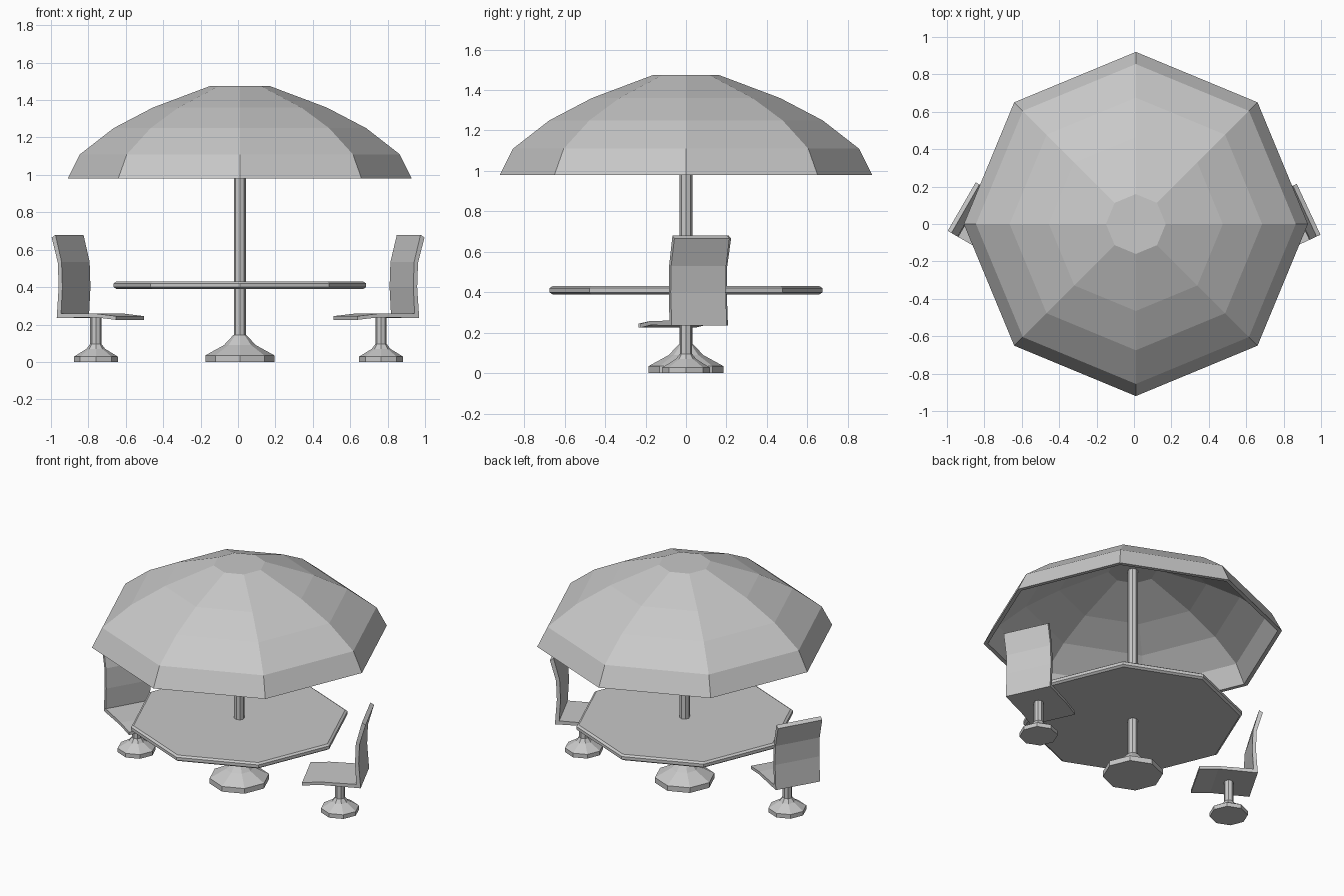
import bpy
import bmesh
from math import cos, sin, pi, radians
from mathutils import Matrix

cube = bpy.data.objects.get("Cube")
if cube:
    bpy.data.objects.remove(cube, do_unlink=True)

grey = bpy.data.materials.new("plain_grey")
grey.use_nodes = True
grey.diffuse_color = (0.58, 0.58, 0.58, 1)
grey.node_tree.nodes["Principled BSDF"].inputs["Base Color"].default_value = grey.diffuse_color

SIDES = 8
CENTRE = 0.01


def finish(name, bm, matrix):
    """Turn a bmesh into a flat-shaded grey object."""
    bmesh.ops.recalc_face_normals(bm, faces=bm.faces)
    mesh = bpy.data.meshes.new(name)
    bm.to_mesh(mesh)
    bm.free()
    mesh.materials.append(grey)
    obj = bpy.data.objects.new(name, mesh)
    obj.matrix_world = matrix
    bpy.context.collection.objects.link(obj)
    return obj


def loft(bm, rings):
    """Skin closed rings of vertices and cap both ends."""
    for low, high in zip(rings, rings[1:]):
        n = len(low)
        for i in range(n):
            j = (i + 1) % n
            bm.faces.new((low[i], low[j], high[j], high[i]))
    bm.faces.new(rings[0])
    bm.faces.new(rings[-1])


def turned(name, profile, x=CENTRE):
    """Octagonal solid from (radius, height) pairs."""
    bm = bmesh.new()
    angles = [2 * pi * i / SIDES for i in range(SIDES)]
    loft(bm, [[bm.verts.new((r * cos(a), r * sin(a), z)) for a in angles]
              for r, z in profile])
    return finish(name, bm, Matrix.Translation((x, 0, 0)))


def shell(name, pairs, width, x, angle):
    """Bent sheet from (outer, inner) pairs of (depth, height), turned about z."""
    bm = bmesh.new()
    h = width / 2
    loft(bm, [[bm.verts.new(p) for p in ((od, -h, oz), (od, h, oz), (d, h, z), (d, -h, z))]
              for (od, oz), (d, z) in pairs])
    return finish(name, bm, Matrix.Translation((x, 0, 0)) @ Matrix.Rotation(angle, 4, "Z"))


# Canopy: hollow shell, inside from the top down, then outside back up
outside = [(0.92, 0.98), (0.855, 1.11), (0.675, 1.25), (0.465, 1.36), (0.16, 1.475)]
inside = [(0.15, 1.45), (0.455, 1.335), (0.66, 1.23), (0.83, 1.1), (0.893, 0.98)]
turned("canopy", inside + outside)

# Pole, table and foot
turned("pole", [(0.032, 0.12), (0.032, 1.46)])
turned("table_top", [(0.66, 0.39), (0.675, 0.4), (0.675, 0.42), (0.66, 0.43)])
turned("table_foot", [(0.185, 0), (0.185, 0.035), (0.085, 0.09), (0.034, 0.145)])

# Chairs: seat and backrest in one bent sheet, on a stem and foot
sheet = [((-0.21, 0.225), (-0.21, 0.245)),
         ((-0.09, 0.238), (-0.09, 0.258)),
         ((0.155, 0.235), (0.128, 0.26)),
         ((0.143, 0.40), (0.12, 0.40)),
         ((0.148, 0.53), (0.125, 0.535)),
         ((0.186, 0.665), (0.163, 0.68))]
for side, x, angle in (("left", 0.765, 25), ("right", -0.76, 150)):
    shell(side + "_chair_seat", sheet, 0.3, x, radians(angle))
    turned(side + "_chair_stem", [(0.03, 0.07), (0.03, 0.242)], x)
    turned(side + "_chair_foot", [(0.118, 0), (0.118, 0.028), (0.05, 0.07), (0.031, 0.095)], x)
